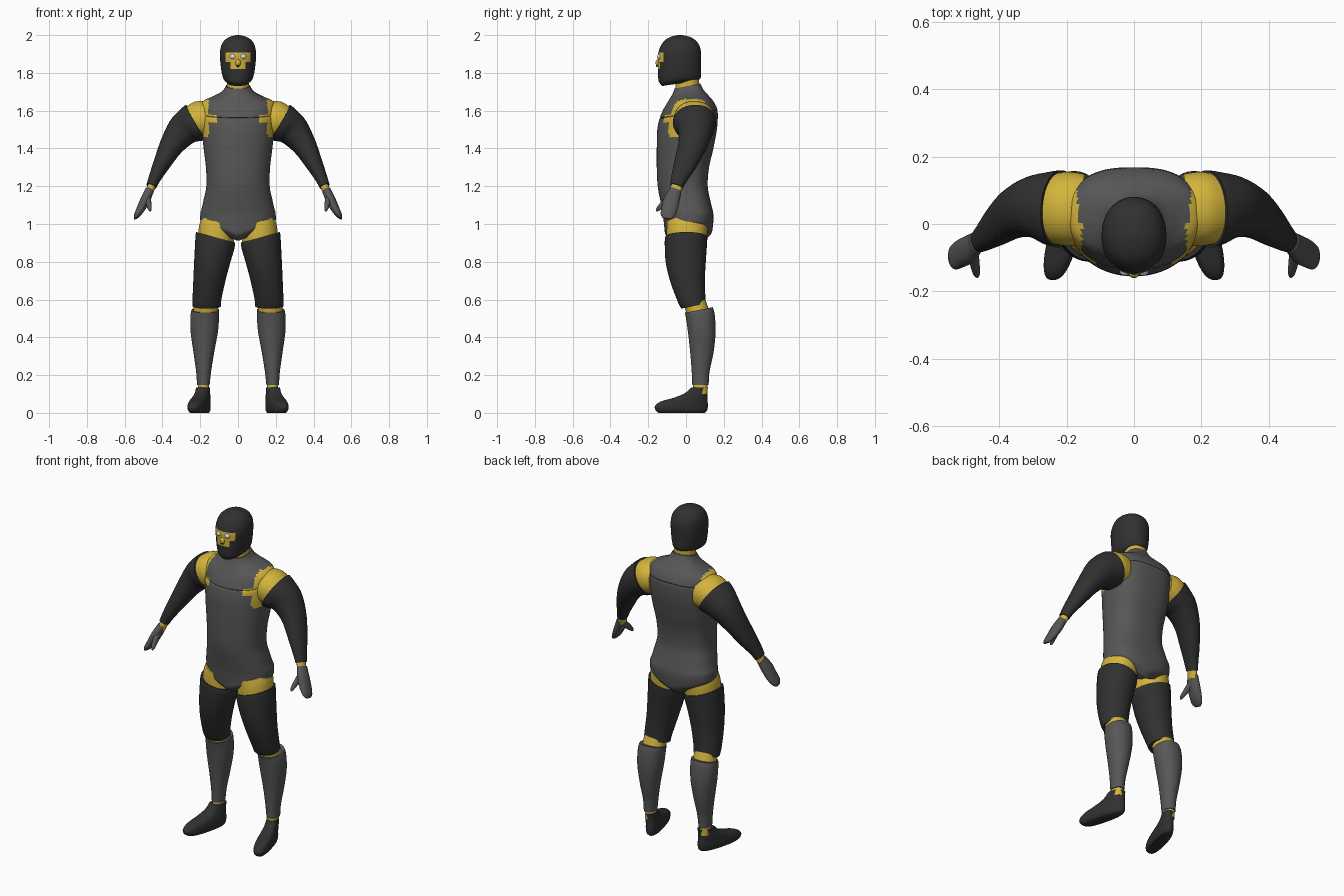
import bpy, bmesh, math
from mathutils import Vector


def material(name, r, g, b):
    m = bpy.data.materials.new(name)
    m.diffuse_color = (r, g, b, 1)
    return m


DARK = material("dark rubber", 0.03, 0.03, 0.03)
GREY = material("grey rubber", 0.095, 0.095, 0.095)
YELLOW = material("yellow skin", 0.66, 0.46, 0.045)
WHITE = material("eye white", 0.72, 0.76, 0.84)


def finish(bm, name, mats, rule=None, mirror=True):
    bmesh.ops.recalc_face_normals(bm, faces=bm.faces)
    if rule:
        for f in bm.faces:
            f.material_index = rule(f.calc_center_median())
    me = bpy.data.meshes.new(name)
    bm.to_mesh(me)
    bm.free()
    for m in mats:
        me.materials.append(m)
    me.shade_smooth()
    me.set_sharp_from_angle(angle=math.radians(50))
    ob = bpy.data.objects.new(name, me)
    bpy.context.collection.objects.link(ob)
    if mirror:
        ob.modifiers.new("mirror", 'MIRROR').use_mirror_merge = False
    return ob


def flat(z, x0, x1, y0, y1, sy=0, sx=0):
    """Level ring from its bounds, with optional slopes."""
    hx, hy = (x1 - x0) / 2, (y1 - y0) / 2
    return (Vector(((x0 + x1) / 2, (y0 + y1) / 2, z)),
            Vector((hx, 0, hx * sx)), Vector((0, hy, hy * sy)))


def along(points):
    """Rings square to a path of (x, y, z, radius, radius in y)."""
    out = []
    for i, p in enumerate(points):
        a, b = points[max(i - 1, 0)], points[min(i + 1, len(points) - 1)]
        t = (Vector(b[:3]) - Vector(a[:3])).normalized()
        v = Vector((0, 1, 0))
        v = (v - t * v.dot(t)).normalized()
        out.append((Vector(p[:3]), v.cross(t) * p[3], v * p[4]))
    return out


def catmull(a, b, c, d, t):
    return 0.5 * (2 * b + (c - a) * t + (2 * a - 5 * b + 4 * c - d) * t * t
                  + (3 * b - a - 3 * c + d) * t ** 3)


def loft(name, rings, mats, seg=40, n=2.1, nb=None, steps=4, mirror=True,
         warp=None, rule=None):
    """Smooth skin through rings; n and nb square up the front and back."""
    k = len(rings)
    fine = []
    for i in range(k - 1):
        q = [rings[max(0, min(k - 1, j))] for j in (i - 1, i, i + 1, i + 2)]
        for s in range(steps):
            fine.append([catmull(*(r[m] for r in q), s / steps) for m in range(3)])
    fine.append(rings[-1])
    bm = bmesh.new()
    loops = []
    for c, u, v in fine:
        loop = []
        for j in range(seg):
            a = math.tau * (j + 0.5) / seg
            co, si = math.cos(a), math.sin(a)
            e = 2 / ((nb or n) if si > 0 else n)
            p = c + u * math.copysign(abs(co) ** e, co) + v * math.copysign(abs(si) ** e, si)
            loop.append(bm.verts.new(warp(p) if warp else p))
        loops.append(loop)
    for a, b in zip(loops, loops[1:]):
        for j in range(seg):
            bm.faces.new((a[j], a[j - 1], b[j - 1], b[j]))
    bm.faces.new(loops[0])
    bm.faces.new(loops[-1])
    return finish(bm, name, mats, rule, mirror)


def ball(name, loc, radii, mat, mirror=True):
    bm = bmesh.new()
    bmesh.ops.create_uvsphere(bm, u_segments=20, v_segments=12, radius=1)
    for v in bm.verts:
        v.co = Vector(loc) + Vector([a * b for a, b in zip(v.co, radii)])
    return finish(bm, name, [mat], None, mirror)


# Torso suit: leg openings rise outwards, yellow shows at the shoulders
def leg_cut(p):
    w = max(0, min(1, (1.08 - p.z) / 0.16))
    p.z += w * 0.4 * abs(p.x)
    return p


def shoulder_gap(c):
    a = abs(c.x)
    if c.z < 1.46:
        return 0
    if c.y < -0.03 and 1.54 < c.z < 1.58:
        return int(a > 0.11)
    return int(a > (0.155 if c.y < 0 else 0.168))


TORSO = [(0.91, 0.185, -0.075, 0.10, 0), (0.94, 0.198, -0.108, 0.132, 0),
         (0.98, 0.2, -0.115, 0.142, 0), (1.05, 0.198, -0.122, 0.145, 0),
         (1.12, 0.184, -0.135, 0.13, 0), (1.2, 0.168, -0.15, 0.115, 0),
         (1.3, 0.17, -0.155, 0.122, 0), (1.4, 0.182, -0.155, 0.145, 0),
         (1.5, 0.192, -0.153, 0.165, 0.06), (1.573, 0.197, -0.142, 0.168, 0.13),
         (1.58, 0.19, -0.133, 0.159, 0.13), (1.587, 0.197, -0.137, 0.166, 0.13),
         (1.62, 0.198, -0.12, 0.155, 0.1), (1.65, 0.186, -0.1, 0.138, 0.08),
         (1.675, 0.13, -0.085, 0.115, 0.1), (1.7, 0.085, -0.072, 0.092, 0.15),
         (1.73, 0.064, -0.06, 0.075, 0.2)]
loft("torso_suit", [flat(z, -w, w, a, b, s) for z, w, a, b, s in TORSO],
     [GREY, YELLOW], seg=80, n=2.1, nb=2.6, steps=5, mirror=False,
     warp=leg_cut, rule=shoulder_gap)


# Hood with a face opening
def face_gap(c):
    a = abs(c.x)
    if c.y > -0.07:
        return 0
    upper = a < 0.066 and 1.862 < c.z < 1.908
    lower = a < 0.038 and 1.818 < c.z <= 1.862
    return int(upper or lower)


HOOD = [(1.745, 0.052, -0.125, 0.065, 0.15), (1.765, 0.075, -0.144, 0.078, 0.1),
        (1.8, 0.086, -0.148, 0.08, 0.05), (1.85, 0.093, -0.149, 0.08, 0),
        (1.9, 0.096, -0.148, 0.08, 0), (1.94, 0.09, -0.135, 0.073, 0),
        (1.97, 0.074, -0.115, 0.053, 0), (1.99, 0.045, -0.082, 0.022, 0),
        (2.0, 0.01, -0.045, -0.02, 0)]
loft("hood", [flat(z, -w, w, a, b, s) for z, w, a, b, s in HOOD],
     [DARK, YELLOW], seg=80, n=2.1, steps=6, mirror=False, rule=face_gap)
ball("eye", (0.027, -0.137, 1.886), (0.017, 0.017, 0.015), WHITE)
ball("nose", (0, -0.147, 1.853), (0.015, 0.014, 0.02), YELLOW, False)
ball("nostril", (0, -0.15, 1.838), (0.009, 0.009, 0.007), DARK, False)
loft("neck", [flat(1.68, -0.058, 0.058, -0.055, 0.07), flat(1.79, -0.058, 0.058, -0.055, 0.07)],
     [YELLOW], mirror=False)

# Arms: sleeve, bare shoulder, wrist, mitten and thumb
loft("sleeve", along([(0.222, 0.045, 1.54, 0.106, 0.115), (0.252, 0.047, 1.522, 0.1, 0.108),
                      (0.298, 0.05, 1.488, 0.085, 0.092), (0.355, 0.032, 1.41, 0.063, 0.075),
                      (0.405, -0.005, 1.315, 0.045, 0.06), (0.44, -0.035, 1.245, 0.033, 0.044),
                      (0.459, -0.05, 1.2, 0.027, 0.035)]), [DARK])
loft("shoulder", along([(0.15, 0.043, 1.555, 0.095, 0.105), (0.2, 0.045, 1.552, 0.1, 0.11),
                        (0.26, 0.045, 1.52, 0.09, 0.1)]), [YELLOW])
loft("wrist", along([(0.452, -0.045, 1.215, 0.022, 0.03), (0.472, -0.06, 1.16, 0.021, 0.03)]),
     [YELLOW])
loft("mitten", along([(0.468, -0.055, 1.18, 0.023, 0.032), (0.49, -0.075, 1.13, 0.026, 0.042),
                      (0.515, -0.088, 1.08, 0.022, 0.042), (0.536, -0.1, 1.045, 0.015, 0.036),
                      (0.547, -0.105, 1.028, 0.005, 0.018)]), [GREY], seg=28)
loft("thumb", along([(0.478, -0.075, 1.145, 0.016, 0.022), (0.472, -0.12, 1.105, 0.014, 0.017),
                     (0.467, -0.147, 1.08, 0.01, 0.011), (0.465, -0.157, 1.068, 0.004, 0.004)]),
     [GREY], seg=20)

# Legs: thigh and shin sleeves over bare hip, knee and ankle
loft("hip", [flat(0.84, 0.03, 0.215, -0.1, 0.1), flat(0.95, 0.02, 0.208, -0.103, 0.112, 0, 0.3),
             flat(1.01, 0.02, 0.19, -0.1, 0.115, 0, 0.3)], [YELLOW])
loft("thigh", [flat(0.565, 0.09, 0.24, -0.025, 0.104, 0.2), flat(0.6, 0.088, 0.241, -0.045, 0.103, 0.12),
               flat(0.7, 0.066, 0.237, -0.085, 0.1), flat(0.8, 0.042, 0.232, -0.108, 0.105, 0, 0.1),
               flat(0.9, 0.018, 0.226, -0.113, 0.112, 0, 0.25),
               flat(0.93, 0.017, 0.222, -0.11, 0.113, 0, 0.27)], [DARK])
loft("knee", [flat(0.5, 0.108, 0.238, 0.01, 0.138), flat(0.62, 0.1, 0.232, -0.025, 0.096)], [YELLOW])
loft("shin", [flat(0.148, 0.15, 0.217, 0.033, 0.12), flat(0.22, 0.142, 0.222, 0.03, 0.125),
              flat(0.32, 0.126, 0.236, 0.022, 0.146), flat(0.43, 0.106, 0.251, 0.01, 0.157),
              flat(0.51, 0.1, 0.252, 0, 0.152, 0.15), flat(0.545, 0.1, 0.246, -0.006, 0.142, 0.2)], [GREY])
loft("ankle", [flat(0.1, 0.154, 0.213, 0.036, 0.113), flat(0.17, 0.154, 0.213, 0.036, 0.113)],
     [YELLOW])


# Boots: toes turned out
def toe_out(p):
    p.x -= 0.25 * (p.y - 0.07)
    return p


loft("boot", [flat(0, 0.145, 0.215, -0.145, 0.1), flat(0.012, 0.138, 0.224, -0.16, 0.112),
              flat(0.035, 0.136, 0.228, -0.165, 0.116), flat(0.06, 0.138, 0.226, -0.135, 0.115),
              flat(0.08, 0.142, 0.224, -0.065, 0.113), flat(0.105, 0.147, 0.22, -0.005, 0.113),
              flat(0.135, 0.15, 0.219, 0.027, 0.116)], [DARK], n=2.6, nb=2.3, warp=toe_out)
